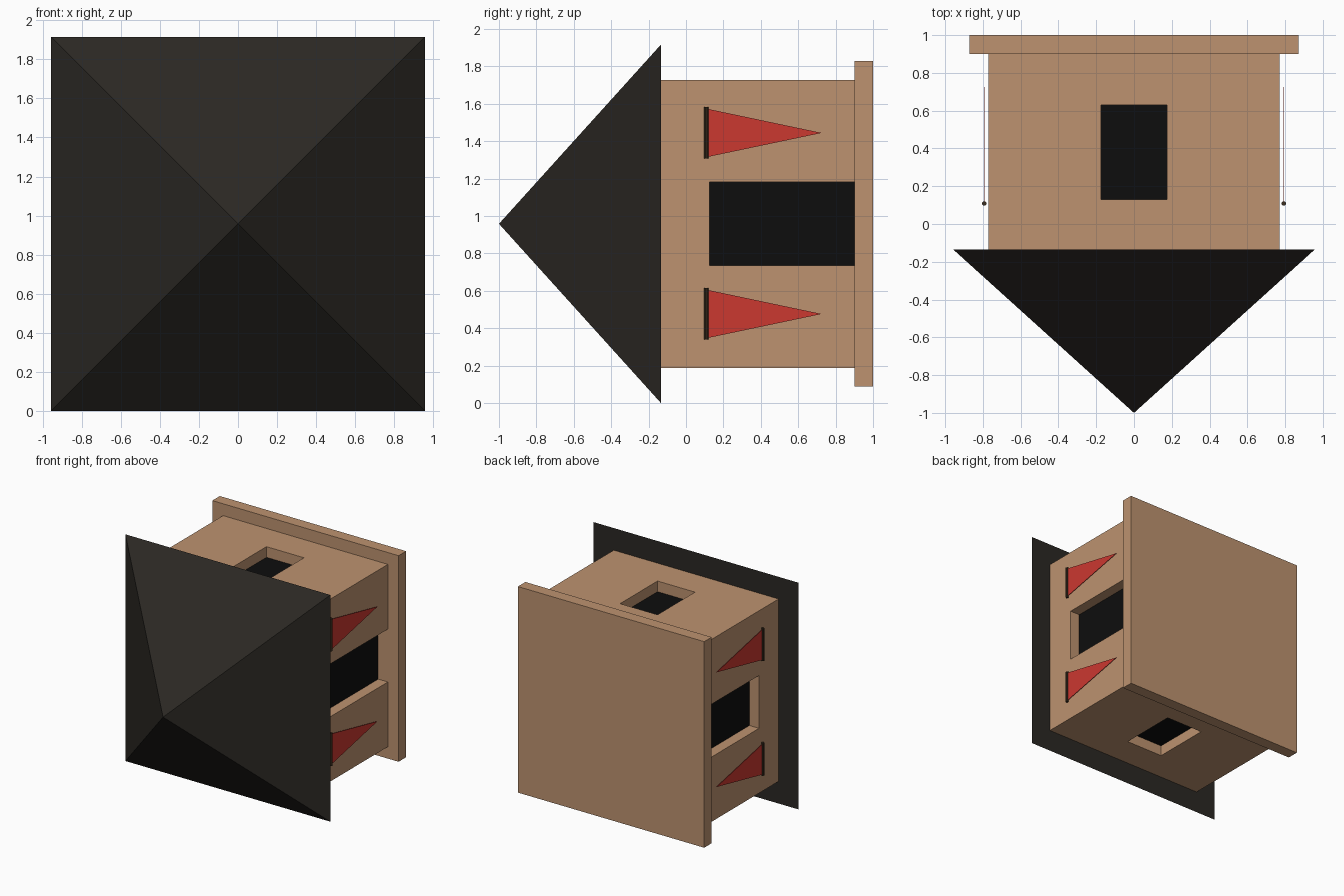
import bpy, bmesh
from math import pi
from mathutils import Matrix, Vector

if "Cube" in bpy.data.objects:
    bpy.data.objects.remove(bpy.data.objects["Cube"])

CZ = 0.958          # height of the tower's axis (tower lies along y)


def material(name, rgb):
    m = bpy.data.materials.new(name)
    m.diffuse_color = (*rgb, 1)
    m.use_nodes = True
    m.node_tree.nodes["Principled BSDF"].inputs["Base Color"].default_value = m.diffuse_color
    return m


TAN = material("tan_wood", (0.51, 0.29, 0.16))
DARK = material("dark_roof", (0.024, 0.021, 0.017))
BLACK = material("black", (0.004, 0.004, 0.004))
RED = material("red_cloth", (0.60, 0.04, 0.03))
BROWN = material("pole_brown", (0.045, 0.028, 0.014))


def finish(name, bm, mat=None):
    bmesh.ops.recalc_face_normals(bm, faces=bm.faces)
    me = bpy.data.meshes.new(name)
    bm.to_mesh(me)
    bm.free()
    ob = bpy.data.objects.new(name, me)
    bpy.context.collection.objects.link(ob)
    if mat:
        me.materials.append(mat)
    return ob


def box(name, lo, hi, mat=None):
    lo, hi = Vector(lo), Vector(hi)
    bm = bmesh.new()
    bmesh.ops.create_cube(bm, size=1, matrix=Matrix.Translation((lo + hi) / 2)
                          @ Matrix.Diagonal((*(hi - lo), 1)))
    return finish(name, bm, mat)


# Main tower block and base slab
W = 0.77
body = box("tower_body", (-W, -0.135, CZ - W), (W, 0.9, CZ + W), TAN)
box("base_slab", (-0.87, 0.9, CZ - 0.87), (0.87, 1.0, CZ + 0.87), TAN)

# Pyramid roof pointing forward
bm = bmesh.new()
R = 0.957
base = [bm.verts.new((x * R, -0.135, CZ + z * R))
        for x, z in ((-1, -1), (1, -1), (1, 1), (-1, 1))]
apex = bm.verts.new((0, -1, CZ))
bm.faces.new(base)
for i in range(4):
    bm.faces.new((base[i], base[(i + 1) % 4], apex))
finish("pyramid_roof", bm, DARK)

# Recessed openings: doorways on the sides, windows on top and bottom
DEPTH, PANEL = 0.09, 0.01


def opening(name, axis, sign, half, y0, y1):
    def extents(a, b, ya, yb):
        a, b = sorted((sign * a, sign * b))
        if axis == "x":
            return (a, ya, CZ - half), (b, yb, CZ + half)
        return (-half, ya, CZ + a), (half, yb, CZ + b)

    floor = W - DEPTH
    # the doorways run out through the end covered by the slab
    cut_end = y1 + 0.05 if y1 > 0.85 else y1
    cutter = box(name + "_cutter", *extents(floor - PANEL, W + 0.1, y0, cut_end), TAN)
    cutter.hide_render = True
    mod = body.modifiers.new(name, "BOOLEAN")
    mod.operation, mod.object, mod.solver = "DIFFERENCE", cutter, "EXACT"
    bpy.context.view_layer.objects.active = body
    bpy.ops.object.modifier_apply(modifier=mod.name)
    bpy.data.objects.remove(cutter)
    box(name, *extents(floor - PANEL, floor, y0, y1), BLACK)


opening("doorway_right", "x", 1, 0.223, 0.125, 0.9)
opening("doorway_left", "x", -1, 0.223, 0.125, 0.9)
opening("window_upper", "z", 1, 0.175, 0.13, 0.63)
opening("window_lower", "z", -1, 0.175, 0.13, 0.63)

# Pennants and poles, two on each side
FX, POLE_Y, T = 0.793, 0.108, 0.002
for side, s in (("right", 1), ("left", -1)):
    for level, z in (("upper", CZ + 0.486), ("lower", CZ - 0.482)):
        bm = bmesh.new()
        bmesh.ops.create_cone(bm, cap_ends=True, segments=8, radius1=0.012,
                              radius2=0.012, depth=0.275,
                              matrix=Matrix.Translation((s * FX, POLE_Y, z))
                              @ Matrix.Rotation(pi / 8, 4, "Z"))
        finish(f"flag_pole_{side}_{level}", bm, BROWN)

        bm = bmesh.new()
        tri = bm.faces.new([bm.verts.new((s * FX - T, y, z + dz)) for y, dz in
                            ((POLE_Y, -0.13), (0.725, 0), (POLE_Y, 0.13))])
        ext = bmesh.ops.extrude_face_region(bm, geom=[tri], use_keep_orig=True)
        bmesh.ops.translate(bm, vec=(2 * T, 0, 0),
                            verts=[v for v in ext["geom"]
                                   if isinstance(v, bmesh.types.BMVert)])
        finish(f"pennant_{side}_{level}", bm, RED)
